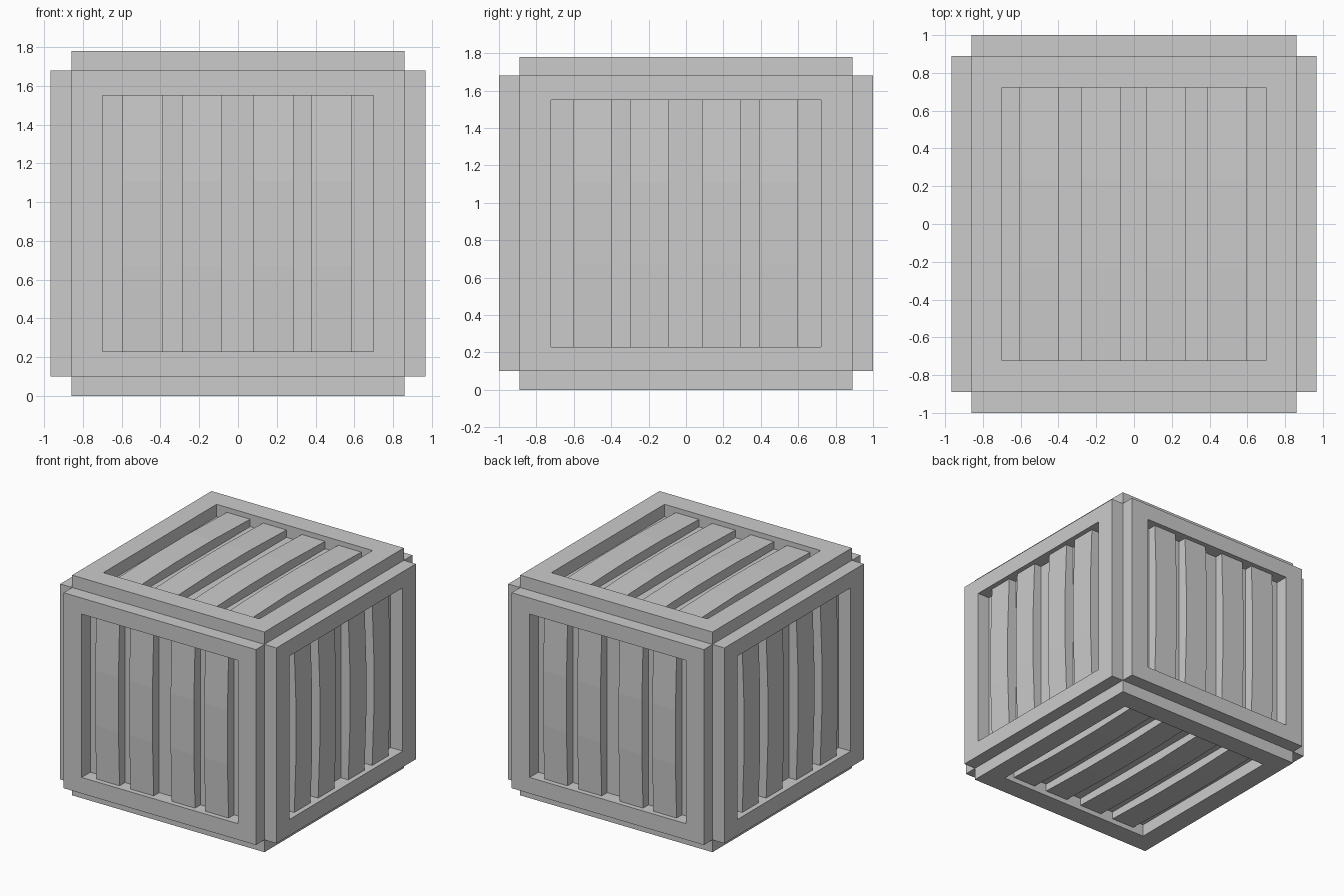
import bpy, bmesh
from math import radians
from mathutils import Matrix, Vector

if "Cube" in bpy.data.objects:
    bpy.data.objects.remove(bpy.data.objects["Cube"])

HX, HY, HZ = 0.86, 0.89, 0.79      # half sizes of the core
T = 0.107                          # frame thickness
CENTRE = Vector((0, 0, 0.89))


def finish(bm, name, mat):
    bmesh.ops.recalc_face_normals(bm, faces=bm.faces)
    me = bpy.data.meshes.new(name)
    bm.to_mesh(me)
    bm.free()
    me.transform(mat)
    ob = bpy.data.objects.new(name, me)
    bpy.context.collection.objects.link(ob)
    return ob


def frame(name, mat, w, h, iw, ih, t):
    """Rectangular ring in local XY, raised along local Z."""
    bm = bmesh.new()
    rings = []
    for a, b, z in ((w, h, 0), (w, h, t), (iw, ih, t), (iw, ih, 0)):
        rings.append([bm.verts.new((sx * a, sy * b, z))
                      for sx, sy in ((-1, -1), (1, -1), (1, 1), (-1, 1))])
    for r in range(4):
        p, q = rings[r], rings[(r + 1) % 4]
        for i in range(4):
            j = (i + 1) % 4
            bm.faces.new((p[i], p[j], q[j], q[i]))
    finish(bm, name, mat)


def slat(name, mat, x0, x1, half, t):
    """Board along local Y, very slightly bowed outwards in the middle."""
    bm = bmesh.new()
    prof = [(-half, -0.005), (-half, t - 0.04), (-half / 3, t - 0.025),
            (half / 3, t - 0.025), (half, t - 0.04), (half, -0.005)]
    f = bm.faces.new([bm.verts.new((x0, y, z)) for y, z in prof])
    ext = bmesh.ops.extrude_face_region(bm, geom=[f])
    vs = [v for v in ext["geom"] if isinstance(v, bmesh.types.BMVert)]
    bmesh.ops.translate(bm, verts=vs, vec=(x1 - x0, 0, 0))
    finish(bm, name, mat)


# solid core
bm = bmesh.new()
bmesh.ops.create_cube(bm, size=1)
finish(bm, "crate_core", Matrix.Translation(CENTRE)
       @ Matrix.Diagonal((2 * HX, 2 * HY, 2 * HZ, 1)))

RX = Matrix.Rotation(radians(90), 4, 'X')


def rz(deg):
    return Matrix.Rotation(radians(deg), 4, 'Z')


front_x = (-0.595, -0.29, 0.08, 0.38)
side_x = (-0.605, -0.30, 0.085, 0.39)
top_x = (-0.605, -0.28, 0.065, 0.39)

# side name, orientation, distance, half width, half height, window, thickness, slat starts
sides = [
    ("front", RX, HY, HX, HZ, 0.698, 0.66, 0.11, front_x),
    ("back", rz(180) @ RX, HY, HX, HZ, 0.698, 0.66, 0.11, front_x),
    ("right", rz(90) @ RX, HX, HY, HZ, 0.723, 0.66, T, side_x),
    ("left", rz(-90) @ RX, HX, HY, HZ, 0.723, 0.66, T, side_x),
    ("top", Matrix(), HZ, HX, HY, 0.698, 0.723, 0.10, top_x),
    ("bottom", Matrix.Rotation(radians(180), 4, 'Y'), HZ, HX, HY, 0.698, 0.723, 0.10, top_x),
]

# raised frame and four boards on every side
for name, rot, dist, w, h, iw, ih, t, starts in sides:
    m = Matrix.Translation(CENTRE) @ rot @ Matrix.Translation((0, 0, dist))
    frame(name + "_frame", m, w, h, iw, ih, t)
    for i, x in enumerate(starts):
        slat(f"{name}_slat_{i + 1}", m, x, x + 0.208, ih, t)
